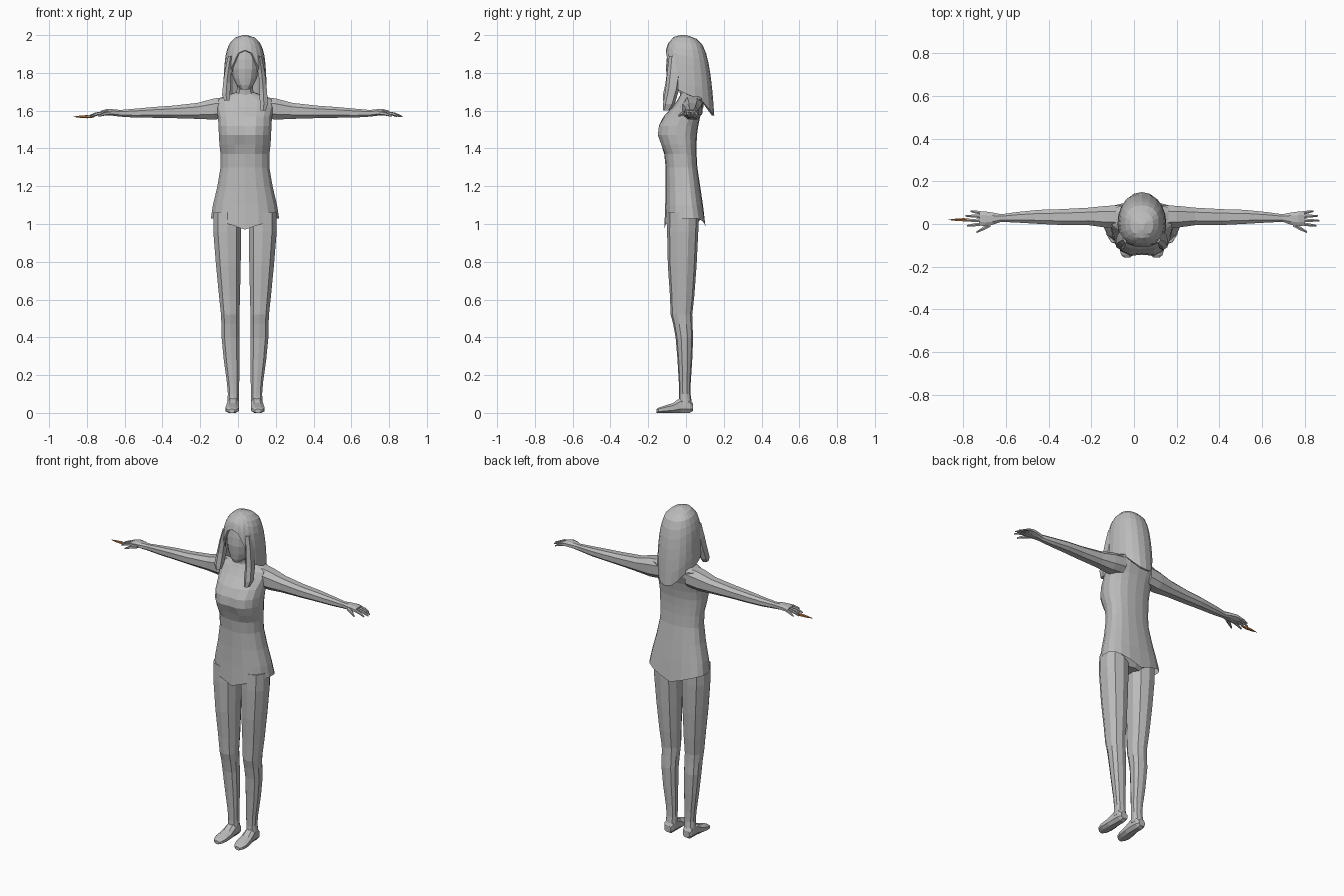
import bpy, bmesh
from math import sin, cos, pi, radians
from mathutils import Vector

if "Cube" in bpy.data.objects:
    bpy.data.objects.remove(bpy.data.objects["Cube"])

CX = 0.037  # body axis


def material(name, rgb):
    m = bpy.data.materials.new(name)
    m.use_nodes = True
    m.diffuse_color = (*rgb, 1)
    m.node_tree.nodes["Principled BSDF"].inputs["Base Color"].default_value = (*rgb, 1)
    return m


grey = material("plain grey", (0.5, 0.5, 0.5))
brown = material("warm brown", (0.5, 0.2, 0.06))


def finish(name, bm, mat=grey, mirror=False):
    bmesh.ops.recalc_face_normals(bm, faces=bm.faces)
    me = bpy.data.meshes.new(name)
    bm.to_mesh(me)
    bm.free()
    me.materials.append(mat)
    ob = bpy.data.objects.new(name, me)
    ob.location.x = CX
    bpy.context.scene.collection.objects.link(ob)
    if mirror:
        mod = ob.modifiers.new("mirror", "MIRROR")
        mod.use_mirror_merge = False
    return ob


def loft(name, rings, mat=grey, mirror=False, caps=(True, True)):
    bm = bmesh.new()
    vs = [[bm.verts.new(p) for p in r] for r in rings]
    for a, b in zip(vs, vs[1:]):
        n = len(a)
        for i in range(n):
            bm.faces.new((a[i], a[(i + 1) % n], b[(i + 1) % n], b[i]))
    if caps[0]:
        bm.faces.new(vs[0])
    if caps[1]:
        bm.faces.new(vs[-1])
    return finish(name, bm, mat, mirror)


def squash(v, p):
    return abs(v) ** p * (1 if v >= 0 else -1)


def ring_z(z, x, half, front, back, n=10, p=0.85, mid=0.5):
    """Horizontal ring, widest at fraction mid between front and back."""
    c = front + (back - front) * mid
    pts = []
    for i in range(n):
        a = 2 * pi * i / n + pi / n
        s = sin(a)
        d = back - c if s > 0 else c - front
        pts.append(Vector((x + half * squash(cos(a), p), c + d * squash(s, p), z)))
    return pts


def ring_axis(axis, pos, a0, a1, z0, z1, n=8):
    """Upright ring across the x or y axis."""
    pts = []
    for i in range(n):
        t = 2 * pi * i / n + pi / n
        a = (a0 + a1) / 2 + (a1 - a0) / 2 * squash(cos(t), 0.8) * 1.05
        z = (z0 + z1) / 2 + (z1 - z0) / 2 * squash(sin(t), 0.8) * 1.05
        pts.append((pos, a, z) if axis == "x" else (a, pos, z))
    return pts


# Tunic with a hem that dips at front and back, and a soft bust
torso = []
for z, half, front, back in [
        (1.03, .183, -.115, .105), (1.1, .172, -.11, .09), (1.2, .148, -.108, .075),
        (1.3, .131, -.108, .06), (1.37, .131, -.115, .056), (1.42, .137, -.137, .056),
        (1.47, .14, -.156, .058), (1.52, .142, -.15, .065), (1.57, .145, -.118, .075),
        (1.62, .158, -.072, .092), (1.658, .155, -.045, .094), (1.68, .1, -.032, .088),
        (1.695, .055, -.028, .07)]:
    r = ring_z(z, 0, half, front, back, 18, .85, .62)
    for v in r:
        if z < 1.05:
            v.z -= .06 * max(0, 1 - abs(v.x) / .17)
        if 1.4 < z < 1.55 and abs(v.x) < .02 and v.y < 0:
            v.y += .012
    torso.append(r)
loft("tunic", torso, caps=(False, True))

# Pelvis closing the tunic above the legs
loft("pelvis", [ring_z(.99, 0, .06, -.05, .05), ring_z(1.03, 0, .16, -.09, .08),
                ring_z(1.09, 0, .16, -.095, .08)])

# Legs
loft("leg", [ring_z(z, x, h, f, b, 10) for z, x, h, f, b in [
    (.04, .063, .033, -.04, .033), (.1, .061, .031, -.036, .024), (.16, .063, .034, -.038, .025),
    (.28, .071, .043, -.045, .033), (.4, .077, .049, -.055, .038), (.47, .077, .05, -.068, .034),
    (.52, .078, .051, -.081, .033), (.62, .082, .058, -.085, .044), (.78, .088, .068, -.096, .056),
    (.96, .094, .077, -.1, .065), (1.06, .094, .077, -.098, .066)]], mirror=True)

# Feet
loft("foot", [ring_axis("y", y, c - h, c + h, 0 if y < .03 else .01, z)
              for y, c, h, z in [
    (.036, .063, .022, .05), (.02, .063, .03, .075), (-.03, .063, .031, .08),
    (-.07, .065, .035, .052), (-.115, .068, .037, .038), (-.145, .069, .029, .028),
    (-.157, .069, .015, .02)]], mirror=True)

# Arms down to the palms
loft("arm", [ring_axis("x", *s) for s in [
    (.09, -.02, .088, 1.56, 1.675), (.165, -.018, .086, 1.552, 1.665),
    (.25, -.006, .077, 1.556, 1.642), (.38, -.005, .07, 1.56, 1.627),
    (.48, .0, .067, 1.562, 1.62), (.58, .006, .057, 1.563, 1.611),
    (.66, .01, .046, 1.568, 1.604), (.7, -.004, .054, 1.573, 1.608),
    (.735, -.01, .059, 1.576, 1.608), (.762, -.008, .06, 1.576, 1.6)]], mirror=True)


def finger(name, start, end, r):
    a, b = Vector(start), Vector(end)
    rings = []
    for t, k in ((0, 1), (.5, .95), (1, .45)):
        c = a.lerp(b, t) + Vector((0, 0, .004 * sin(pi * t)))
        rings.append(ring_axis("x", c.x, c.y - r * k, c.y + r * k, c.z - r * k, c.z + r * k, 6))
    loft(name, rings, mirror=True)


# Fingers and thumb
for name, y0, y1, tip in [("index_finger", .0, -.008, .82), ("middle_finger", .018, .016, .833),
                          ("ring_finger", .036, .038, .827), ("little_finger", .052, .06, .805)]:
    finger(name, (.752, y0, 1.588), (tip, y1, 1.569), .008)
finger("thumb", (.71, -.003, 1.588), (.775, -.038, 1.572), .01)

# Small pointed stick held in the right hand
loft("held_stick", [ring_axis("x", x, .02 - r, .02 + r, 1.568 - r, 1.568 + r, 6)
                    for x, r in [(-.8, .004), (-.835, .008), (-.87, .006), (-.907, .001)]], brown)

# Neck and head
loft("neck", [ring_z(1.67, 0, .056, -.03, .07), ring_z(1.71, 0, .045, -.035, .055),
              ring_z(1.78, 0, .045, -.04, .05)])
head = []
for z, half, front, back in [
        (1.712, .022, -.085, -.02), (1.735, .046, -.094, .03), (1.77, .064, -.1, .06),
        (1.82, .074, -.106, .08), (1.87, .077, -.103, .085), (1.92, .07, -.095, .08),
        (1.96, .045, -.06, .055)]:
    head.append(ring_z(z, 0, half, front, back, 14, .85, .5))
loft("head", head)


# Hair shell: columns run from the crown to a hem that varies around the head
PROFILE = [(2.0, .012, -.03, .0), (1.99, .05, -.065, .045), (1.955, .085, -.096, .085),
           (1.9, .102, -.112, .108), (1.84, .109, -.112, .122), (1.76, .114, -.108, .134),
           (1.68, .115, -.105, .142), (1.57, .1, -.1, .15)]


def shape_at(z):
    for a, b in zip(PROFILE, PROFILE[1:]):
        if z >= b[0]:
            t = (a[0] - z) / (a[0] - b[0])
            return [u + (v - u) * t for u, v in zip(a[1:], b[1:])]
    return PROFILE[-1][1:]


def hem(angle):
    """Lowest height of the hair; angle is measured from the front."""
    stops = [(0, 1.92), (25, 1.9), (42, 1.8), (60, 1.72), (90, 1.69), (125, 1.65), (155, 1.585), (180, 1.575)]
    for a, b in zip(stops, stops[1:]):
        if angle <= b[0]:
            return a[1] + (b[1] - a[1]) * (angle - a[0]) / (b[0] - a[0])
    return stops[-1][1]


COLS, ROWS = 20, 8
rings = []
for r in range(ROWS + 1):
    t = r / ROWS
    ring = []
    for c in range(COLS):
        deg = 360 * c / COLS
        z = 2.0 - (2.0 - hem(min(deg, 360 - deg))) * t ** 1.5
        half, front, back = shape_at(z)
        s, k = sin(radians(deg)), -cos(radians(deg))
        ring.append((half * squash(s, .9), (back if k > 0 else -front) * squash(k, .9), z))
    rings.append(ring)
hair = loft("hair", rings, caps=(True, False))
sol = hair.modifiers.new("thickness", "SOLIDIFY")
sol.thickness, sol.offset = .012, -1

# Front locks framing the face, the left one longer
for name, side, low in (("right_lock", -1, 1.655), ("left_lock", 1, 1.6)):
    lock = []
    for t, x, h, y0, y1 in [(0, .076, .014, -.09, -.02), (.3, .088, .019, -.1, -.02),
                            (.6, .096, .022, -.108, -.035), (.88, .1, .024, -.122, -.06),
                            (1, .096, .016, -.122, -.085)]:
        lock.append(ring_z(1.89 + (low - 1.89) * t, side * x, h, y0, y1, 6))
    loft(name, lock)
